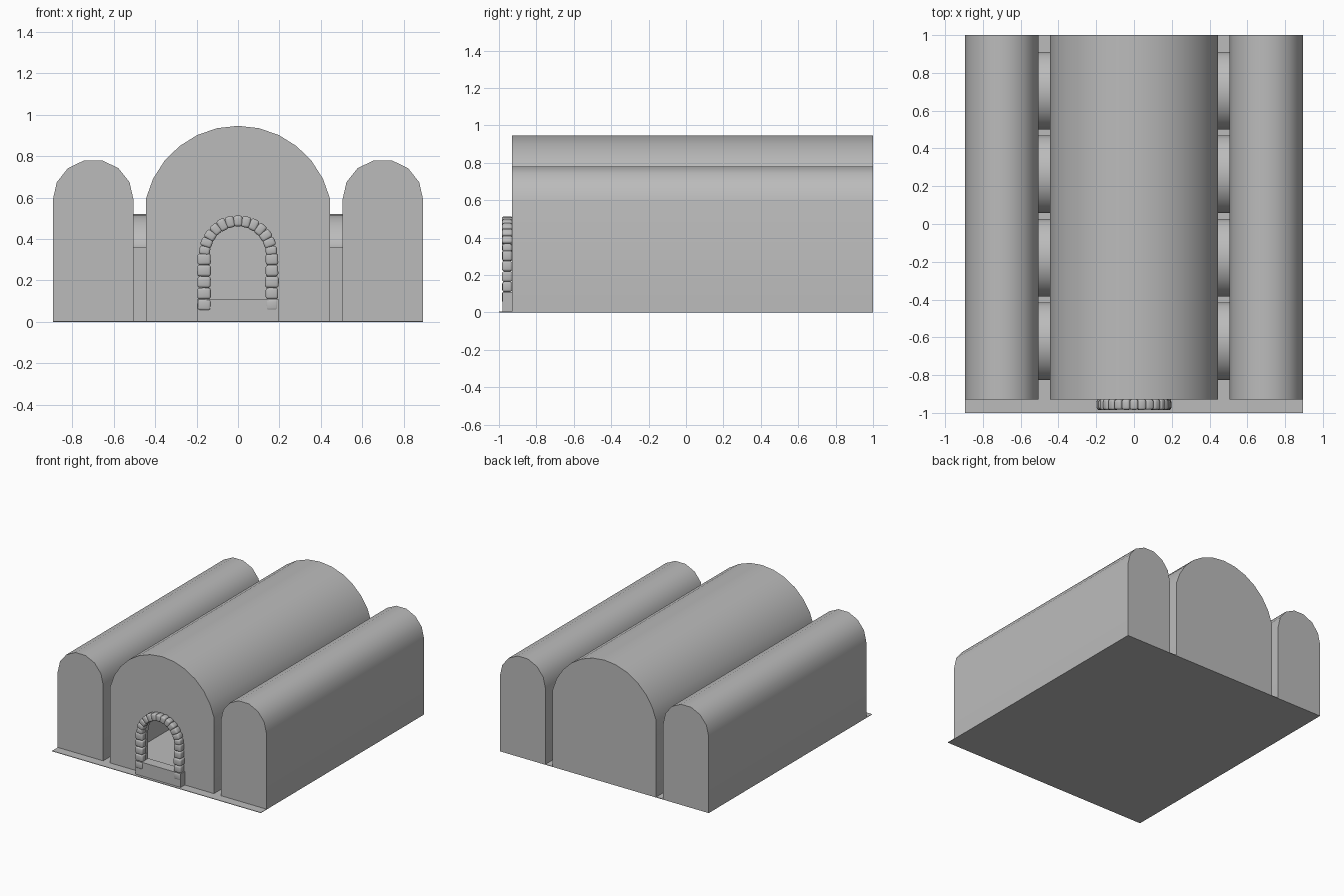
import bpy, bmesh, math, random
from mathutils import Matrix, Vector

random.seed(4)
if "Cube" in bpy.data.objects:
    bpy.data.objects.remove(bpy.data.objects["Cube"], do_unlink=True)

stone = bpy.data.materials.new("plain_grey")
stone.use_nodes = True
GREY = (0.5, 0.5, 0.5, 1)
stone.diffuse_color = GREY
stone.node_tree.nodes["Principled BSDF"].inputs["Base Color"].default_value = GREY

FRONT, BACK, SPRING = -0.93, 1.0, 0.595


def finish(name, bm, wall=0, bevel=0, segments=2):
    """Turn a bmesh into a named object with its modifiers applied."""
    bmesh.ops.recalc_face_normals(bm, faces=bm.faces)
    mesh = bpy.data.meshes.new(name)
    bm.to_mesh(mesh)
    bm.free()
    ob = bpy.data.objects.new(name, mesh)
    bpy.context.collection.objects.link(ob)
    mesh.materials.append(stone)
    if wall:
        mod = ob.modifiers.new("wall", 'SOLIDIFY')
        mod.thickness, mod.offset = wall, -1
    if bevel:
        mod = ob.modifiers.new("bevel", 'BEVEL')
        mod.width, mod.segments = bevel, segments
    bpy.ops.object.select_all(action='DESELECT')
    ob.select_set(True)
    bpy.context.view_layer.objects.active = ob
    if ob.modifiers:
        bpy.ops.object.convert(target='MESH')
    bpy.ops.object.shade_smooth_by_angle(angle=math.radians(35))
    return ob


def arch_outline(half, spring, top, segments, bottom=0):
    """Upright sides with a circular arc on top, from right foot to left foot."""
    rise = top - spring
    r = (half * half + rise * rise) / (2 * rise)
    centre = top - r
    start = math.atan2(spring - centre, half)
    pts = [(half, bottom)]
    for i in range(segments + 1):
        a = start + (math.pi - 2 * start) * i / segments
        pts.append((r * math.cos(a), centre + r * math.sin(a)))
    return pts + [(-half, bottom)]


def vault(name, x, outline, door=()):
    """Hollow barrel vault, open below, with an optional doorway in front."""
    bm = bmesh.new()
    front = [bm.verts.new((x + u, FRONT, z)) for u, z in outline]
    back = [bm.verts.new((x + u, BACK, z)) for u, z in outline]
    for i in range(len(outline) - 1):
        bm.faces.new((front[i], front[i + 1], back[i + 1], back[i]))
    notch = [bm.verts.new((x + u, FRONT, z)) for u, z in reversed(door)]
    bm.faces.new(front + notch)
    bm.faces.new(back)
    return finish(name, bm, wall=0.03)


def box(name, centre, size, turn=0, **kw):
    bm = bmesh.new()
    bmesh.ops.create_cube(bm, size=1)
    m = (Matrix.Translation(centre) @ Matrix.Rotation(turn, 4, 'Y')
         @ Matrix.Diagonal(Vector(size).to_4d()))
    bmesh.ops.transform(bm, matrix=m, verts=bm.verts)
    return finish(name, bm, **kw)


def passage(name, x, y, width, outline):
    """Cross vault running sideways between two halls."""
    bm = bmesh.new()
    ends = [[bm.verts.new((x + s * width / 2, y + u, z)) for u, z in outline]
            for s in (-1, 1)]
    n = len(outline)
    for i in range(n):
        j = (i + 1) % n
        bm.faces.new((ends[0][i], ends[0][j], ends[1][j], ends[1][i]))
    for end in ends:
        bm.faces.new(end)
    return finish(name, bm)


# Ground slab
box("ground_slab", (0, 0, 0.002), (1.79, 2, 0.004))

# Main hall with doorway, and the two side halls
vault("main_hall", 0, arch_outline(0.445, SPRING, 0.947, 12),
      arch_outline(0.14, 0.325, 0.464, 12))
for side, label in ((1, "left"), (-1, "right")):
    vault(label + "_hall", side * 0.7, arch_outline(0.195, 0.59, 0.785, 7))

    # Cross passages: lower walls and a slightly wider curved roof
    for i in range(4):
        y = -0.62 + i * 0.442
        passage(f"{label}_passage_wall_{i}", side * 0.475, y, 0.07,
                [(0.195, 0), (0.195, 0.362), (-0.195, 0.362), (-0.195, 0)])
        passage(f"{label}_passage_roof_{i}", side * 0.475, y, 0.07,
                arch_outline(0.205, 0.375, 0.52, 12, bottom=0.36))

# Doorstep
box("doorstep", (0, -0.94, 0.055), (0.39, 0.08, 0.11))


# Stones around the doorway
def door_stone(name, x, z, width, height, turn=0):
    wobble = lambda: random.uniform(0.94, 1.06)
    size = (width * wobble(), 0.055 * wobble(), height)
    box(name, (x, -0.956, z), size, turn + random.uniform(-0.04, 0.04),
        bevel=0.012, segments=3)


for side, label in ((1, "left"), (-1, "right")):
    for i in range(5):
        door_stone(f"{label}_jamb_stone_{i}", side * 0.164,
                   0.082 + i * 0.055, 0.063, 0.055)
COUNT = 13
for i in range(COUNT):
    a = math.pi * (i + 0.5) / COUNT
    door_stone(f"arch_stone_{i}", 0.162 * math.cos(a), 0.325 + 0.162 * math.sin(a),
               0.055, 0.043, -a)
